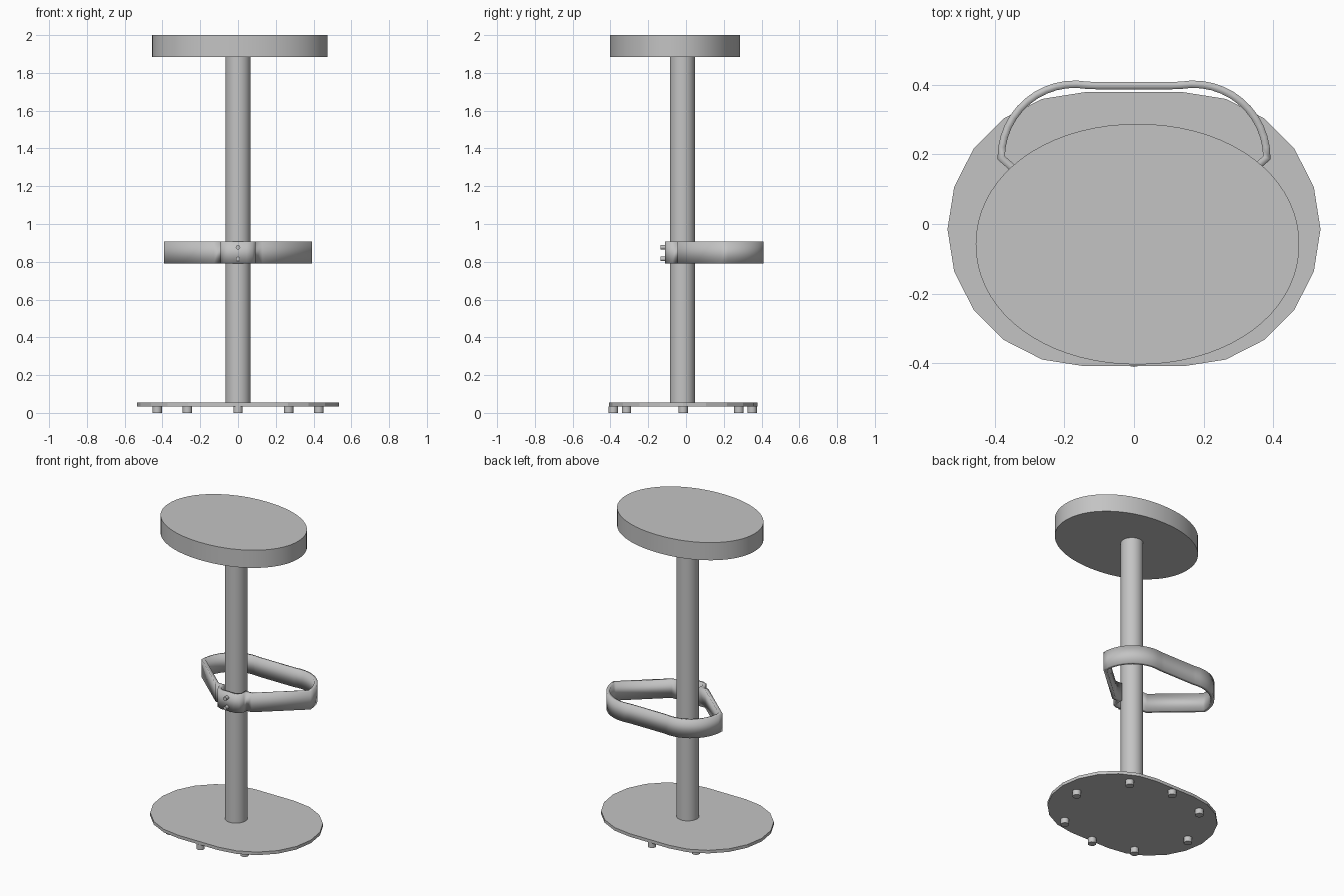
import bpy
import bmesh
from math import sin, cos, pi, radians

cube = bpy.data.objects.get("Cube")
if cube:
    bpy.data.objects.remove(cube, do_unlink=True)

grey = bpy.data.materials.new("plain grey")
grey.use_nodes = True
grey.diffuse_color = (0.55, 0.55, 0.55, 1)
grey.node_tree.nodes["Principled BSDF"].inputs["Base Color"].default_value = grey.diffuse_color


def finish(name, bm, angle=30):
    """Turn a bmesh into a named, shaded object."""
    bmesh.ops.recalc_face_normals(bm, faces=bm.faces)
    mesh = bpy.data.meshes.new(name)
    bm.to_mesh(mesh)
    bm.free()
    mesh.materials.append(grey)
    obj = bpy.data.objects.new(name, mesh)
    bpy.context.collection.objects.link(obj)
    bpy.ops.object.select_all(action="DESELECT")
    obj.select_set(True)
    bpy.context.view_layer.objects.active = obj
    bpy.ops.object.shade_smooth_by_angle(angle=radians(angle))
    return obj


def slab(name, outline, bottom, top, angle=30):
    """Extrude a flat outline from bottom to top."""
    bm = bmesh.new()
    face = bm.faces.new([bm.verts.new((x, y, bottom)) for x, y in outline])
    side = bmesh.ops.extrude_face_region(bm, geom=[face])
    verts = [v for v in side["geom"] if isinstance(v, bmesh.types.BMVert)]
    bmesh.ops.translate(bm, verts=verts, vec=(0, 0, top - bottom))
    return finish(name, bm, angle)


def ring(cx, cy, rx, ry, count, power=2.0):
    """Points of an ellipse; a higher power squares it off."""
    def bend(v):
        return abs(v) ** (2 / power) * (1 if v > 0 else -1)
    turns = [2 * pi * i / count for i in range(count)]
    return [(cx + rx * bend(cos(t)), cy + ry * bend(sin(t))) for t in turns]


CENTRE_Y = -0.015

# Base plate: stadium outline with coarse facets
base = []
for start, shift in ((-90, 0.142), (90, -0.142)):
    for i in range(11):
        a = radians(start + 18 * i)
        base.append((shift + 0.393 * cos(a), CENTRE_Y + 0.393 * sin(a)))
slab("base_plate", base, 0.035, 0.055, 10)

# Feet under the plate
feet = [(0, -0.385), (0, 0.35), (0.428, CENTRE_Y), (-0.428, CENTRE_Y)]
feet += [(sx * 0.268, y) for sx in (-1, 1) for y in (-0.315, 0.28)]
for n, (x, y) in enumerate(feet, 1):
    slab(f"foot_{n}", ring(x, y, 0.025, 0.025, 16), 0, 0.035)

# Post and seat
slab("post", ring(0, -0.019, 0.067, 0.067, 32), 0.055, 1.885)
slab("seat", ring(0.01, -0.058, 0.464, 0.345, 72, 2.06), 1.885, 2.0)

# Footrest: one bent strip that hugs the post and loops behind it
half = [(0.045, -0.1), (0.07, -0.09), (0.083, -0.07), (0.083, -0.035), (0.125, -0.035)]
for i in range(13):
    a = radians(100 * i / 12)
    half.append((0.17 + 0.211 * cos(a), 0.19 + 0.211 * sin(a)))
half.append((0.11, 0.397))
loop = half + [(-x, y) for x, y in reversed(half)]
bm = bmesh.new()
low = [bm.verts.new((x, y, 0.79)) for x, y in loop]
high = [bm.verts.new((x, y, 0.907)) for x, y in loop]
for i in range(len(loop)):
    j = (i + 1) % len(loop)
    bm.faces.new((low[i], low[j], high[j], high[i]))
strip = finish("footrest", bm)
solid = strip.modifiers.new("thickness", "SOLIDIFY")
solid.thickness = 0.021
solid.offset = 0
solid.use_even_offset = True

# Bolts on the front of the clamp
for name, z in (("lower_bolt", 0.815), ("upper_bolt", 0.877)):
    bolt = slab(name, ring(0, 0, 0.012, 0.012, 12), 0, 0.04)
    bolt.rotation_euler.x = radians(90)
    bolt.location = (0, -0.095, z)
